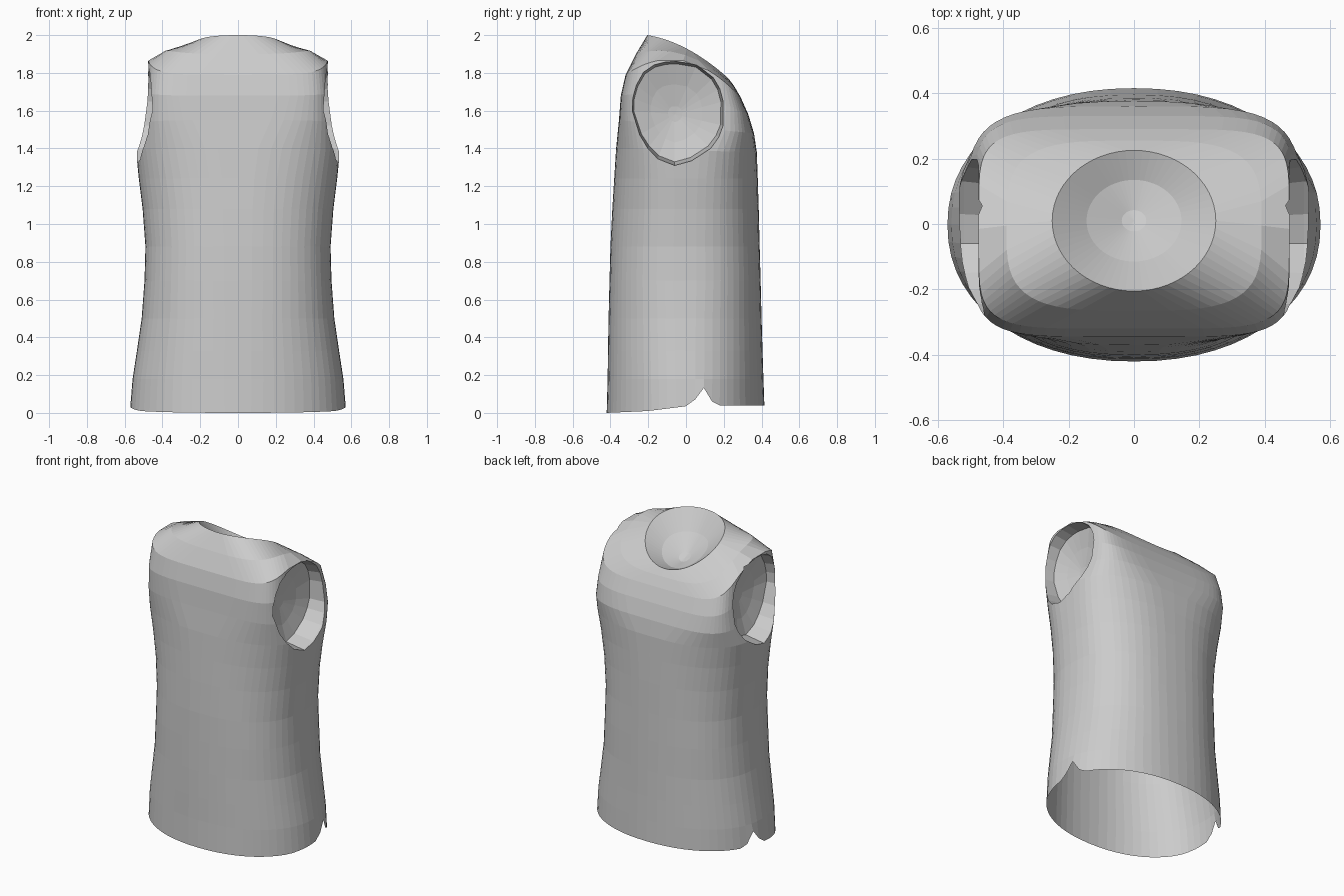
import bpy, bmesh
from math import sin, cos, pi, copysign
from mathutils import Vector

if "Cube" in bpy.data.objects:
    bpy.data.objects.remove(bpy.data.objects["Cube"])

SEG = 60


def spow(v, p):
    return copysign(abs(v) ** p, v)


def section(hw, yf, yb, n, zf, zb, bump=0.0):
    """Rounded-box ring; height runs from front zf to back zb, raised at the sides."""
    pts, yc, ry = [], (yf + yb) / 2, (yb - yf) / 2
    for i in range(SEG):
        a = 2 * pi * i / SEG
        t = spow(sin(a), 2 / n)
        z = zf + (zb - zf) * (t + 1) / 2 + bump * (1 - t * t)
        pts.append(Vector((hw * spow(cos(a), 2 / n), yc + ry * t, z)))
    return pts


def loft(name, rings, start, end):
    """Skin rings into a closed solid with a fan at each end."""
    bm = bmesh.new()
    loops = [[bm.verts.new(p) for p in r] for r in rings]
    k = len(loops[0])
    for a, b in zip(loops, loops[1:]):
        for i in range(k):
            j = (i + 1) % k
            bm.faces.new((a[i], a[j], b[j], b[i]))
    for tip, ring in ((start, loops[0]), (end, loops[-1])):
        v = bm.verts.new(tip)
        for i in range(k):
            bm.faces.new((ring[i], ring[(i + 1) % k], v))
    bmesh.ops.recalc_face_normals(bm, faces=bm.faces)
    me = bpy.data.meshes.new(name)
    bm.to_mesh(me)
    bm.free()
    ob = bpy.data.objects.new(name, me)
    bpy.context.collection.objects.link(ob)
    return ob


# Hem with a small notch at each side seam
hem = section(0.57, -0.42, 0.415, 2.15, 0, 0)
for p in hem:
    base = 0.04 if p.y > 0 else 0.01 + 0.025 * max(0, 1 + p.y / 0.2)
    if p.y < -0.2:
        base = 0.01 * (p.y + 0.42) / 0.22
    p.z = base + max(0, 0.1 * (1 - abs(p.y - 0.09) / 0.06))

# Waist, chest and shoulders
rings = [hem]
for hw, yf, yb, n, zf, zb, b in [
        (0.558, -0.415, 0.41, 2.2, 0.18, 0.18, 0),
        (0.535, -0.413, 0.405, 2.25, 0.33, 0.33, 0),
        (0.51, -0.41, 0.40, 2.3, 0.50, 0.50, 0),
        (0.495, -0.405, 0.395, 2.4, 0.70, 0.70, 0),
        (0.49, -0.40, 0.39, 2.4, 0.88, 0.88, 0),
        (0.505, -0.39, 0.385, 2.4, 1.08, 1.08, 0),
        (0.525, -0.38, 0.38, 2.5, 1.24, 1.24, 0),
        (0.54, -0.37, 0.375, 2.8, 1.40, 1.38, 0),
        (0.51, -0.355, 0.36, 4.2, 1.55, 1.48, 0.0),
        (0.488, -0.345, 0.33, 5.5, 1.68, 1.58, 0.05),
        (0.475, -0.32, 0.29, 5.5, 1.79, 1.67, 0.135),
        (0.39, -0.265, 0.255, 3.6, 1.90, 1.73, 0.08),
        (0.25, -0.205, 0.225, 2, 2.00, 1.77, 0.04)]:
    rings.append(section(hw, yf, yb, n, zf, zb, b))

# Dished cap in the neck opening
mid = Vector((0, 0.01, 1.895))
neck = rings[-1]
for s, d in ((0.58, 0.08), (0.15, 0.13)):
    rings.append([mid + (p - mid) * s - Vector((0, 0, d)) for p in neck])
body = loft("vest_body", rings, (0, 0, 0.3), mid - Vector((0, 0, 0.135)))

# Armholes: each cutter leaves a sleeve band and a dished cap
outline = [(-0.17, 1.85), (-0.11, 1.865), (-0.05, 1.868), (0.06, 1.85), (0.15, 1.78),
           (0.185, 1.72), (0.203, 1.65), (0.20, 1.52), (0.175, 1.46), (0.13, 1.40),
           (0.03, 1.335), (-0.06, 1.31), (-0.15, 1.345), (-0.205, 1.40), (-0.25, 1.47),
           (-0.293, 1.60), (-0.29, 1.67), (-0.27, 1.74), (-0.23, 1.81)]
cy, cz = -0.06, 1.58
for side in (-1, 1):
    arm = [[(side * x, cy + (y - cy) * s, cz + (z - cz) * s) for y, z in outline]
           for x, s in ((0.7, 1), (0.52, 1), (0.395, 0.93), (0.365, 0.55), (0.345, 0.15))]
    cutter = loft("armhole_cutter", arm, (side * 0.7, cy, cz), (side * 0.343, cy, cz))
    cutter.hide_render = True
    mod = body.modifiers.new("armhole", 'BOOLEAN')
    mod.operation, mod.solver, mod.object = 'DIFFERENCE', 'EXACT', cutter
    bpy.context.view_layer.objects.active = body
    bpy.ops.object.modifier_apply(modifier=mod.name)
    bpy.data.objects.remove(cutter)

# Open the bottom
bm = bmesh.new()
bm.from_mesh(body.data)
tip = min(bm.verts, key=lambda v: (v.co - Vector((0, 0, 0.3))).length)
bmesh.ops.delete(bm, geom=[tip], context='VERTS')
bm.to_mesh(body.data)
bm.free()
